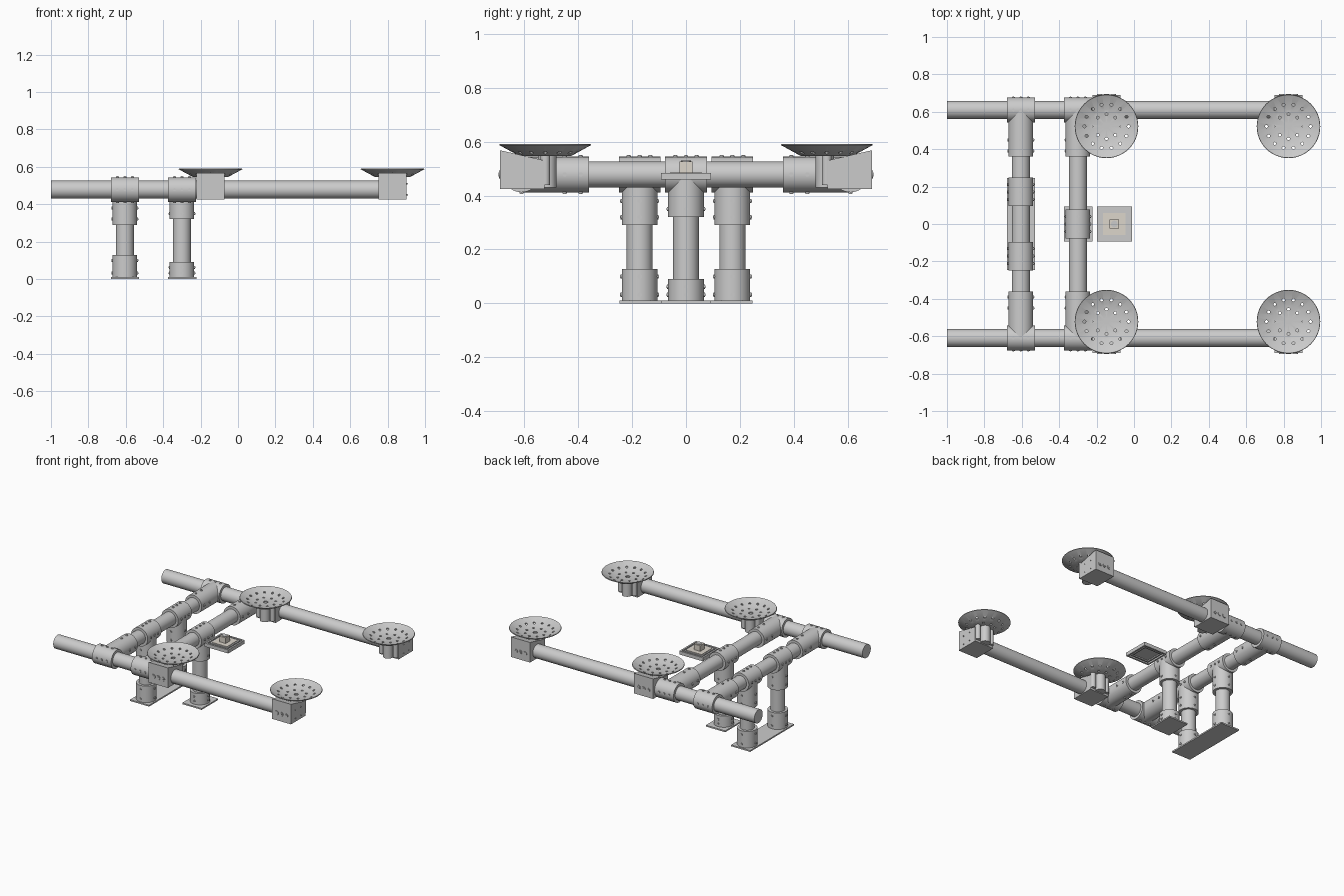
import bpy, bmesh, math
from mathutils import Vector, Matrix

if "Cube" in bpy.data.objects:
    bpy.data.objects.remove(bpy.data.objects["Cube"])

ZC, RY = 0.478, 0.61          # rail height, rail offset
PIPE, FIT = 0.048, 0.066      # pipe and fitting radii
BX, FX = -0.605, -0.30        # rear and front cross beams


def finish(bm, name, smooth=True):
    bmesh.ops.recalc_face_normals(bm, faces=bm.faces)
    me = bpy.data.meshes.new(name)
    bm.to_mesh(me)
    bm.free()
    ob = bpy.data.objects.new(name, me)
    bpy.context.collection.objects.link(ob)
    if smooth:
        bpy.ops.object.select_all(action='DESELECT')
        ob.select_set(True)
        bpy.context.view_layer.objects.active = ob
        bpy.ops.object.shade_smooth_by_angle(angle=math.radians(35))
    return ob


def cyl(bm, a, b, r, n=40, r2=None):
    a, b = Vector(a), Vector(b)
    d = b - a
    m = Matrix.Translation((a + b) / 2) @ d.to_track_quat('Z', 'Y').to_matrix().to_4x4()
    bmesh.ops.create_cone(bm, cap_ends=True, segments=n, radius1=r,
                          radius2=r if r2 is None else r2, depth=d.length, matrix=m)


def box(bm, lo, hi):
    lo, hi = Vector(lo), Vector(hi)
    m = Matrix.Translation((lo + hi) / 2) @ Matrix.Diagonal((*(hi - lo), 1))
    bmesh.ops.create_cube(bm, size=1, matrix=m)


def bolt(bm, p, d, r=0.008):
    p, d = Vector(p), Vector(d)
    cyl(bm, p - d * 0.006, p + d * 0.004, r, 12)
    cyl(bm, p, p + d * 0.006, r * 0.5, 6)


def pipe(name, a, b, r=PIPE):
    bm = bmesh.new()
    cyl(bm, a, b, r)
    return finish(bm, name)


def tee(name, c, axis, branch, length, half=0.077):
    """Sleeve along axis with one branch, bolted all round."""
    c, u, v = Vector(c), Vector(axis), Vector(branch)
    w = u.cross(v)
    bm = bmesh.new()
    cyl(bm, c - u * half, c + u * half, FIT)
    cyl(bm, c, c + v * length, FIT)
    for k in (-0.04, 0, 0.04):
        for d in (w, -w, -v):
            bolt(bm, c + u * k + d * FIT, d)
    for k in (length - 0.09, length - 0.03):
        for d in (w, -w, u, -u):
            if k > 0.085:
                bolt(bm, c + v * k + d * FIT, d)
    return finish(bm, name)


def collar(name, x, y, top):
    bm = bmesh.new()
    cyl(bm, (x, y, 0.008), (x, y, top), FIT)
    for z in (0.032, top - 0.028):
        for d in ((1, 0, 0), (-1, 0, 0), (0, 1, 0), (0, -1, 0)):
            bolt(bm, Vector((x, y, z)) + Vector(d) * FIT, d)
    return finish(bm, name)


def plate(name, lo, hi):
    bm = bmesh.new()
    box(bm, lo, hi)
    return finish(bm, name, False)


# rails, cross beams and their corner tees
for s, side in ((-1, "right"), (1, "left")):
    pipe(f"rail_{side}", (-1, s * RY, ZC), (0.89, s * RY, ZC))
    for x, pos in ((BX, "rear"), (FX, "front")):
        tee(f"corner_tee_{pos}_{side}", (x, s * RY, ZC), (1, 0, 0), (0, -s, 0), 0.25, 0.075)
for x, pos in ((BX, "rear"), (FX, "front")):
    pipe(f"cross_beam_{pos}", (x, -0.58, ZC), (x, 0.58, ZC))

# legs
for name, x, y, up, low in (("rear_leg_right", BX, -0.172, 0.188, 0.128),
                            ("rear_leg_left", BX, 0.172, 0.188, 0.128),
                            ("front_leg", FX, 0, 0.158, 0.09)):
    tee(name + "_tee", (x, y, ZC), (0, 1, 0), (0, 0, -1), up)
    pipe(name, (x, y, 0.01), (x, y, ZC))
    collar(name + "_collar", x, y, low)
plate("rear_foot_plate", (-0.68, -0.247, 0), (-0.53, 0.247, 0.01))
plate("front_foot_plate", (-0.375, -0.093, 0), (-0.222, 0.093, 0.01))


def bowl(name, x, y):
    """Thin perforated dish."""
    bm = bmesh.new()
    prof = [(0, 0.556), (0.09, 0.556), (0.168, 0.592), (0.17, 0.587), (0.095, 0.546), (0, 0.546)]
    vs = [bm.verts.new((r, 0, z)) for r, z in prof]
    es = [bm.edges.new(p) for p in zip(vs, vs[1:])]
    bmesh.ops.spin(bm, geom=vs + es, cent=(0, 0, 0), axis=(0, 0, 1), angle=math.tau, steps=48)
    bmesh.ops.remove_doubles(bm, verts=bm.verts, dist=1e-5)
    ob = finish(bm, name)
    # drill holes
    bm = bmesh.new()
    for n, r, s in ((14, 0.118, 0.008), (8, 0.066, 0.008), (1, 0, 0.015)):
        for i in range(n):
            a = math.tau * i / n
            p = Vector((r * math.cos(a), r * math.sin(a), 0.5))
            cyl(bm, p, p + Vector((0, 0, 0.15)), s, 10)
    cut = finish(bm, "hole_cutter", False)
    cut.hide_render = True
    mod = ob.modifiers.new("holes", 'BOOLEAN')
    mod.object, mod.operation, mod.solver = cut, 'DIFFERENCE', 'EXACT'
    bpy.context.view_layer.objects.active = ob
    bpy.ops.object.modifier_apply(modifier=mod.name)
    bpy.data.objects.remove(cut)
    ob.location = (x, y, 0)


def bracket(name, x, s):
    """Wedge-topped clamp block with ribs carrying the dish."""
    bm = bmesh.new()
    prof = [(0.69, 0.425), (0.69, 0.568), (0.525, 0.53), (0.525, 0.425)]
    vs = [bm.verts.new((x - 0.076, s * y, z)) for y, z in prof]
    f = bm.faces.new(vs)
    g = bmesh.ops.extrude_face_region(bm, geom=[f])["geom"]
    bmesh.ops.translate(bm, vec=(0.152, 0, 0), verts=[v for v in g if isinstance(v, bmesh.types.BMVert)])
    for k in (-0.037, 0, 0.037):
        bolt(bm, (x + k, s * 0.69, ZC), (0, s, 0), 0.015)
    # inner ribs and dish post
    for k in (-0.055, 0.055):
        cyl(bm, (x + k, s * 0.522, 0.44), (x + k, s * 0.522, 0.548), 0.018, 16)
    cyl(bm, (x, s * 0.515, 0.43), (x, s * 0.515, 0.548), 0.034, 24)
    for v in ((-0.03, 0.45), (0.03, 0.45), (-0.03, 0.51), (0.03, 0.51)):
        for e in (-1, 1):
            bolt(bm, (x + e * 0.076, s * (0.61 + v[0]), v[1]), (e, 0, 0), 0.004)
    finish(bm, name)


for x, pos in ((-0.147, "inner"), (0.826, "end")):
    for s, side in ((-1, "right"), (1, "left")):
        bracket(f"bracket_{pos}_{side}", x, s)
        bowl(f"dish_{pos}_{side}", x, s * 0.522)

# sensor: hollow tray, stepped frames and centre cube
SX = -0.105


def frame(name, h, t, z0, z1):
    bm = bmesh.new()
    for e in (-1, 1):
        a, b = sorted((e * h, e * (h - t)))
        box(bm, (SX + a, -h, z0), (SX + b, h, z1))
        box(bm, (SX - h + t, a, z0), (SX + h - t, b, z1))
    return finish(bm, name, False)


frame("sensor_tray_rim", 0.093, 0.012, 0.459, 0.484)
frame("sensor_inner_rim", 0.072, 0.01, 0.462, 0.484)
plate("sensor_tray", (SX - 0.082, -0.082, 0.47), (SX + 0.082, 0.082, 0.478))
beige = bpy.data.materials.new("beige")
beige.diffuse_color = (0.72, 0.67, 0.6, 1)
beige.use_nodes = True
beige.node_tree.nodes["Principled BSDF"].inputs["Base Color"].default_value = beige.diffuse_color
for ob in (plate("sensor_board", (SX - 0.06, -0.06, 0.478), (SX + 0.06, 0.06, 0.486)),
           plate("sensor_cube", (SX - 0.025, -0.025, 0.486), (SX + 0.025, 0.025, 0.526))):
    ob.data.materials.append(beige)
pipe("sensor_lens", (SX, 0, 0.526), (SX, 0, 0.53), 0.018)
